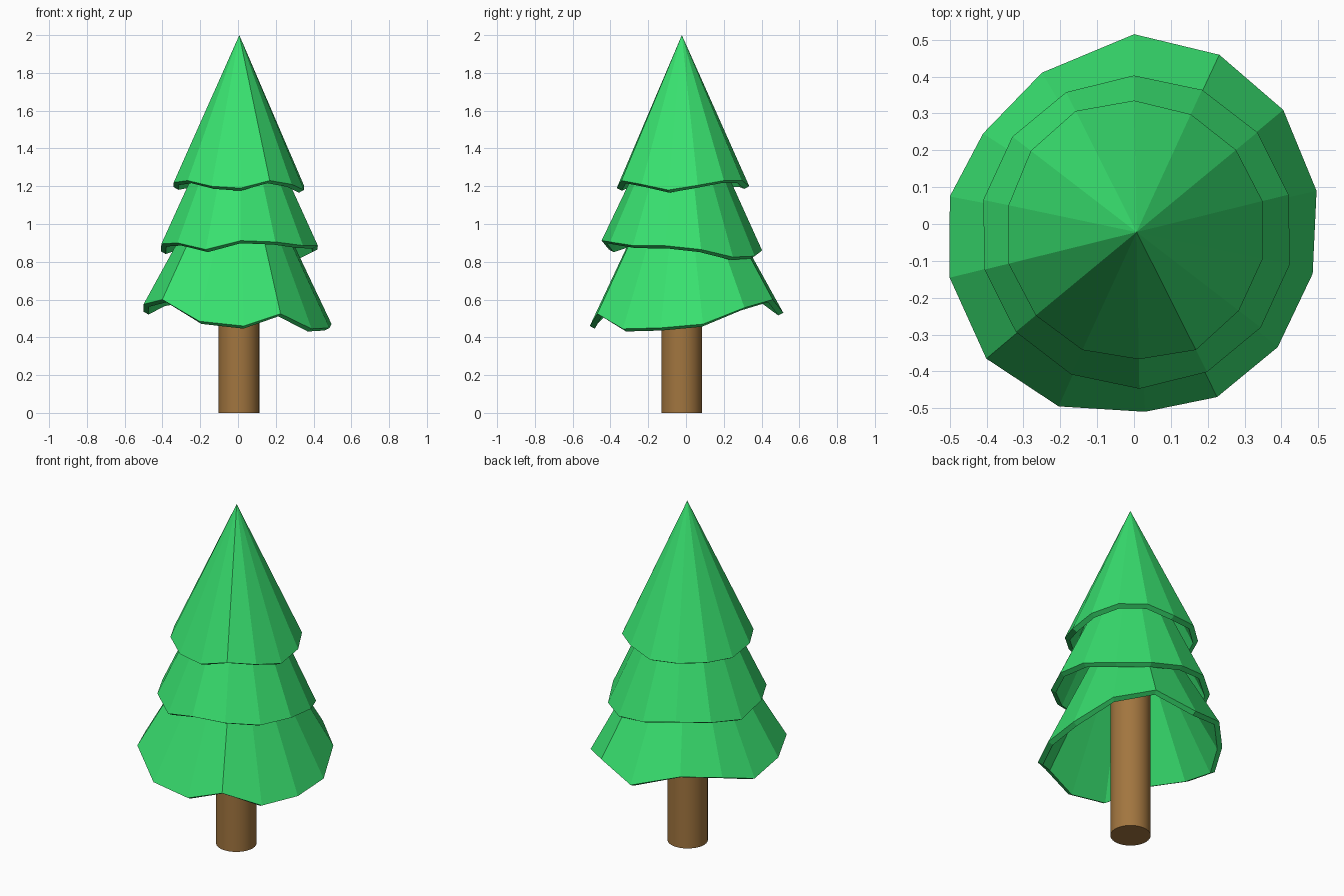
import bpy, bmesh, math
from mathutils import Vector

if "Cube" in bpy.data.objects:
    bpy.data.objects.remove(bpy.data.objects["Cube"])

CX, CY = 0.007, -0.022
SIDES = 14

def material(name, color):
    m = bpy.data.materials.new(name)
    m.diffuse_color = (*color, 1)
    m.use_nodes = True
    m.node_tree.nodes["Principled BSDF"].inputs["Base Color"].default_value = m.diffuse_color
    return m

green = material("needles", (0.04, 0.75, 0.16))
brown = material("bark", (0.36, 0.18, 0.05))

def tier(name, apex, heights, radii, angles=None):
    """Hollow low-poly cone with a wavy rim and a thin wall."""
    angles = angles or [91 - i * 360 / SIDES for i in range(SIDES)]
    bm = bmesh.new()
    outer, inner = [], []
    for a, r, z in zip(angles, radii, heights):
        d = Vector((math.cos(math.radians(a)), math.sin(math.radians(a)), 0))
        p = Vector((CX, CY, z)) + d * r
        outer.append(bm.verts.new(p))
        inner.append(bm.verts.new(p - d * 0.027 - Vector((0, 0, 0.014))))
    tip = bm.verts.new((CX, CY, apex))
    tip_in = bm.verts.new((CX, CY, apex - 0.07))
    for i in range(SIDES):
        j = (i + 1) % SIDES
        bm.faces.new((outer[i], tip, outer[j]))
        bm.faces.new((inner[j], tip_in, inner[i]))
        bm.faces.new((outer[j], inner[j], inner[i], outer[i]))
    bmesh.ops.recalc_face_normals(bm, faces=bm.faces)
    me = bpy.data.meshes.new(name)
    bm.to_mesh(me)
    bm.free()
    me.materials.append(green)
    ob = bpy.data.objects.new(name, me)
    bpy.context.collection.objects.link(ob)

# Rims run clockwise seen from above, starting at the back
tier("lower_branches", 1.50,
     [.53, .60, .557, .47, .45, .445, .525, .46, .485, .60, .575, .535, .58, .605],
     [.537, .531, .518, .501, .491, .494, .498, .488, .518, .533, .522, .516, .495, .503],
     [90.7, 65, 39.8, 12.9, -13.3, -39.2, -64, -87.3, -114.1, -139.9, -166.3,
      -190.8, -212.7, -239.3])
tier("middle_branches", 1.80,
     [.86, .83, .825, .865, .885, .886, .905, .912, .865, .90, .895, .855, .88, .89],
     [.425] * SIDES)
tier("upper_branches", 2.0,
     [1.20, 1.23, 1.23, 1.205, 1.18, 1.21, 1.23, 1.19, 1.20, 1.23, 1.22, 1.195, 1.206, 1.21],
     [.357, .352, .35, .352, .35, .35, .358, .345, .352, .355, .358, .355, .362, .368])

# Trunk
bpy.ops.mesh.primitive_cylinder_add(vertices=32, radius=0.108, depth=1.0,
                                    location=(0.005, -0.023, 0.5))
trunk = bpy.context.object
trunk.name = "trunk"
trunk.data.materials.append(brown)
bpy.ops.object.shade_smooth_by_angle(angle=math.radians(40))
